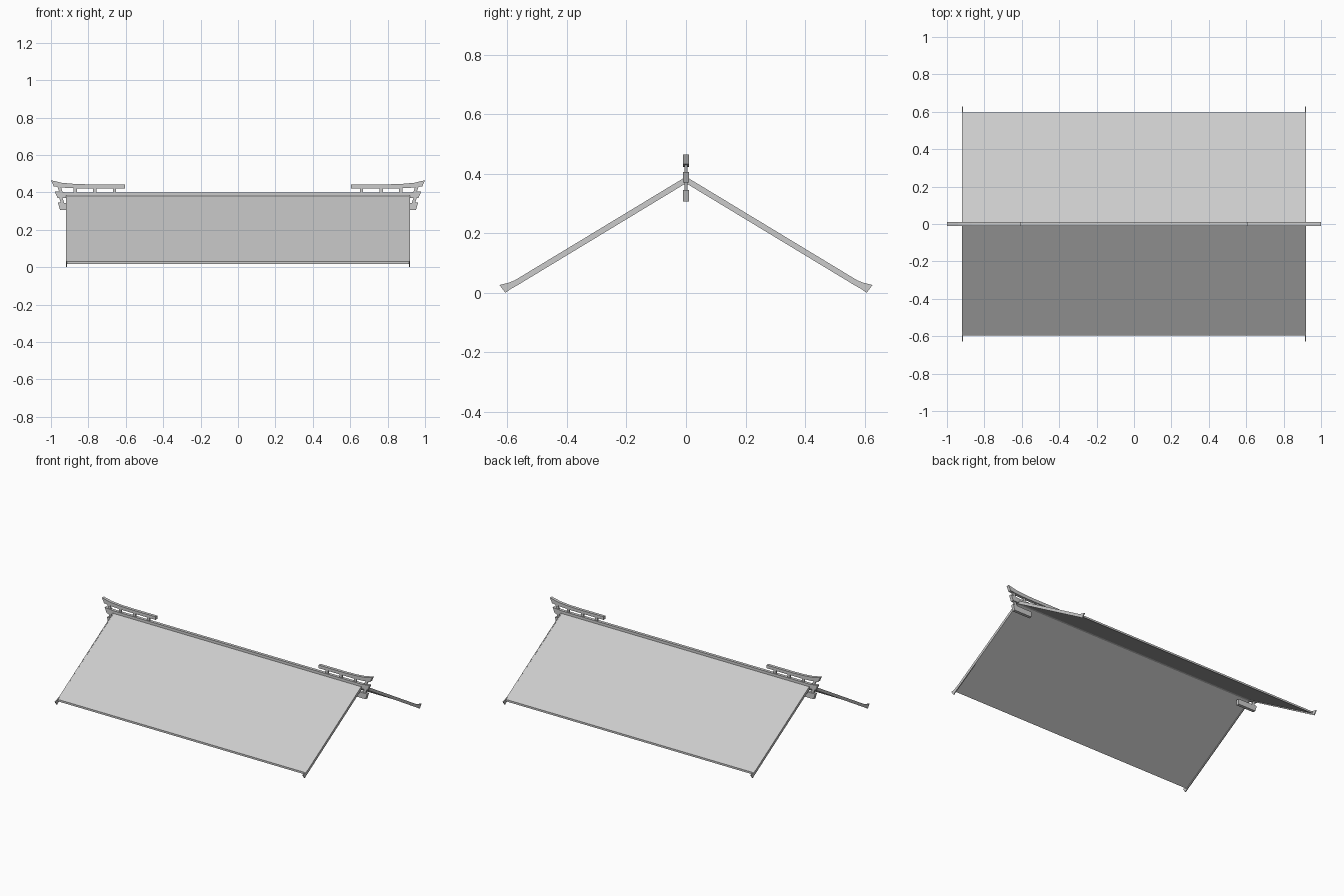
import bpy, bmesh
from mathutils import Vector

if "Cube" in bpy.data.objects:
    bpy.data.objects.remove(bpy.data.objects["Cube"])


def prism(name, profile, depth, plane, centre=0.0):
    """Extrude a closed 2D profile: plane 'xz' along y, plane 'yz' along x."""
    bm = bmesh.new()
    lo, hi = centre - depth / 2, centre + depth / 2
    if plane == 'xz':
        verts = [bm.verts.new((a, lo, b)) for a, b in profile]
        move = Vector((0, hi - lo, 0))
    else:
        verts = [bm.verts.new((lo, a, b)) for a, b in profile]
        move = Vector((hi - lo, 0, 0))
    face = bm.faces.new(verts)
    ext = bmesh.ops.extrude_face_region(bm, geom=[face])
    bmesh.ops.translate(bm, vec=move,
                        verts=[v for v in ext['geom'] if isinstance(v, bmesh.types.BMVert)])
    bmesh.ops.recalc_face_normals(bm, faces=bm.faces)
    mesh = bpy.data.meshes.new(name)
    bm.to_mesh(mesh)
    bm.free()
    obj = bpy.data.objects.new(name, mesh)
    bpy.context.collection.objects.link(obj)
    return obj


def symmetric(half):
    """Close a half profile by mirroring it across the vertical axis."""
    return half + [(-a, b) for a, b in reversed(half) if abs(a) > 1e-6]


GABLE_X = 0.917
RAIL_W = 0.02

# Sloping roof panels
for s, label in ((-1, "front"), (1, "back")):
    prism(label + "_roof_panel",
          [(0, 0.388), (s * 0.595, 0.030), (s * 0.595, 0.017), (0, 0.374)],
          2 * GABLE_X, 'yz')

# Ridge beam with slightly lifted ends
prism("ridge_beam", [
    (-0.98, 0.406), (-0.92, 0.400), (0.92, 0.400), (0.98, 0.406),
    (0.965, 0.370), (-0.965, 0.370)], RAIL_W, 'xz')

# Gable boards with flared feet
board = [(0, 0.390), (0.575, 0.042), (0.595, 0.034), (0.627, 0.026),
         (0.607, 0.0), (0.588, 0.013), (0.565, 0.026), (0, 0.368)]
board_outline = board + [(-y, z) for y, z in board[-2:0:-1]]

for s, label in ((-1, "left"), (1, "right")):
    prism(label + "_gable_board", board_outline, 0.006, 'yz', s * GABLE_X)

    # Raised ornamental rail, curving up at the tip
    rail = [(0.603, 0.443), (0.80, 0.443), (0.87, 0.445), (0.94, 0.451),
            (1.0, 0.465), (0.985, 0.432), (0.93, 0.425), (0.86, 0.422),
            (0.603, 0.422)]
    prism(label + "_upper_rail", [(s * x, z) for x, z in rail], RAIL_W, 'xz')

    # Short posts carrying the rail
    for i, x in enumerate((0.66, 0.765, 0.87)):
        prism(f"{label}_rail_post_{i + 1}",
              [(s * (x - 0.009), 0.395), (s * (x + 0.009), 0.395),
               (s * (x + 0.009), 0.427), (s * (x - 0.009), 0.427)], 0.009, 'xz')

    # Leaning end posts above and below the ridge beam
    for part, z0, z1, x0, x1 in (("upper", 0.398, 0.432, 0.945, 0.957),
                                 ("lower", 0.335, 0.375, 0.936, 0.948)):
        prism(f"{label}_{part}_end_post",
              [(s * (x0 - 0.009), z0), (s * (x0 + 0.009), z0),
               (s * (x1 + 0.009), z1), (s * (x1 - 0.009), z1)], 0.009, 'xz')

    # Lower stub beam under the ridge
    prism(label + "_stub_beam",
          [(s * 0.82, 0.343), (s * 0.963, 0.345), (s * 0.952, 0.307), (s * 0.82, 0.307)],
          RAIL_W, 'xz')
